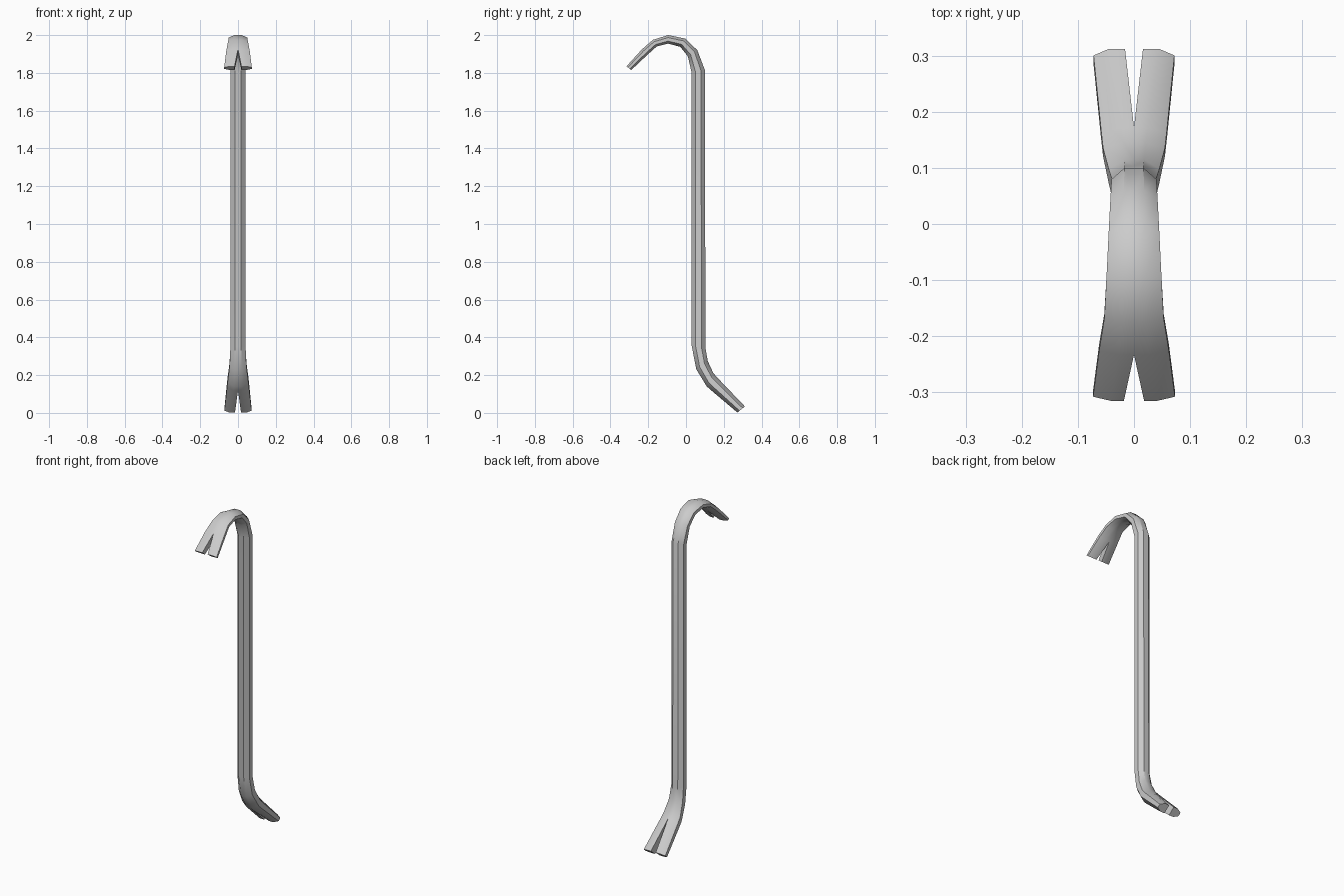
import bpy, bmesh
from mathutils import Vector

if "Cube" in bpy.data.objects:
    bpy.data.objects.remove(bpy.data.objects["Cube"])

# Stations along the bar: back/outer (y, z), front/inner (y, z),
# half width, half width of the flat, half gap of the nail notch
stations = [
    ((-0.315, 1.835), (-0.290, 1.815), 0.073, 0.042, 0.018),   # upper claw tip
    ((-0.233, 1.925), (-0.205, 1.895), 0.062, 0.028, 0.0),     # upper notch end
    ((-0.175, 1.975), (-0.155, 1.940), 0.053, 0.021, 0.0),
    ((-0.095, 2.000), (-0.095, 1.955), 0.049, 0.020, 0.0),
    ((-0.005, 1.982), (-0.030, 1.938), 0.045, 0.019, 0.0),
    ((0.060, 1.920), (0.010, 1.887), 0.042, 0.018, 0.0),
    ((0.100, 1.815), (0.030, 1.800), 0.040, 0.017, 0.0),       # shaft top
    ((0.103, 0.345), (0.030, 0.355), 0.040, 0.017, 0.0),       # shaft bottom
    ((0.115, 0.275), (0.055, 0.230), 0.045, 0.018, 0.0),
    ((0.145, 0.210), (0.110, 0.140), 0.055, 0.021, 0.0),
    ((0.172, 0.180), (0.135, 0.118), 0.058, 0.024, 0.0),       # lower notch end
    ((0.312, 0.034), (0.272, 0.002), 0.072, 0.045, 0.016),     # lower claw tip
]

# Half of the octagonal bar, swept through the stations
bm = bmesh.new()
rings = []
for outer, inner, w, flat, gap in stations:
    o, i = Vector((0, *outer)), Vector((0, *inner))
    section = [(gap, 0), (flat, 0), (w, 0.29), (w, 0.71), (flat, 1), (gap, 1)]
    ring = []
    for x, t in section:
        p = o.lerp(i, t)
        p.x = x
        ring.append(bm.verts.new(p))
    rings.append(ring)

for n, (a, b) in enumerate(zip(rings, rings[1:])):
    for k in range(5):
        bm.faces.new((a[k], a[k + 1], b[k + 1], b[k]))
    # Inside walls exist only in the notches
    if stations[n][4] or stations[n + 1][4]:
        bm.faces.new((a[5], a[0], b[0], b[5]))
for ring in (rings[0], rings[-1]):
    bm.faces.new(ring)
bmesh.ops.recalc_face_normals(bm, faces=bm.faces[:])

mesh = bpy.data.meshes.new("crowbar")
bm.to_mesh(mesh)
bm.free()
bar = bpy.data.objects.new("crowbar", mesh)
bpy.context.collection.objects.link(bar)

# Mirror to the other side and shade
mirror = bar.modifiers.new("Mirror", 'MIRROR')
mirror.use_clip = True
mirror.merge_threshold = 0.0005
bpy.context.view_layer.objects.active = bar
bar.select_set(True)
bpy.ops.object.modifier_apply(modifier="Mirror")
bpy.ops.object.shade_smooth_by_angle(angle=0.6)
